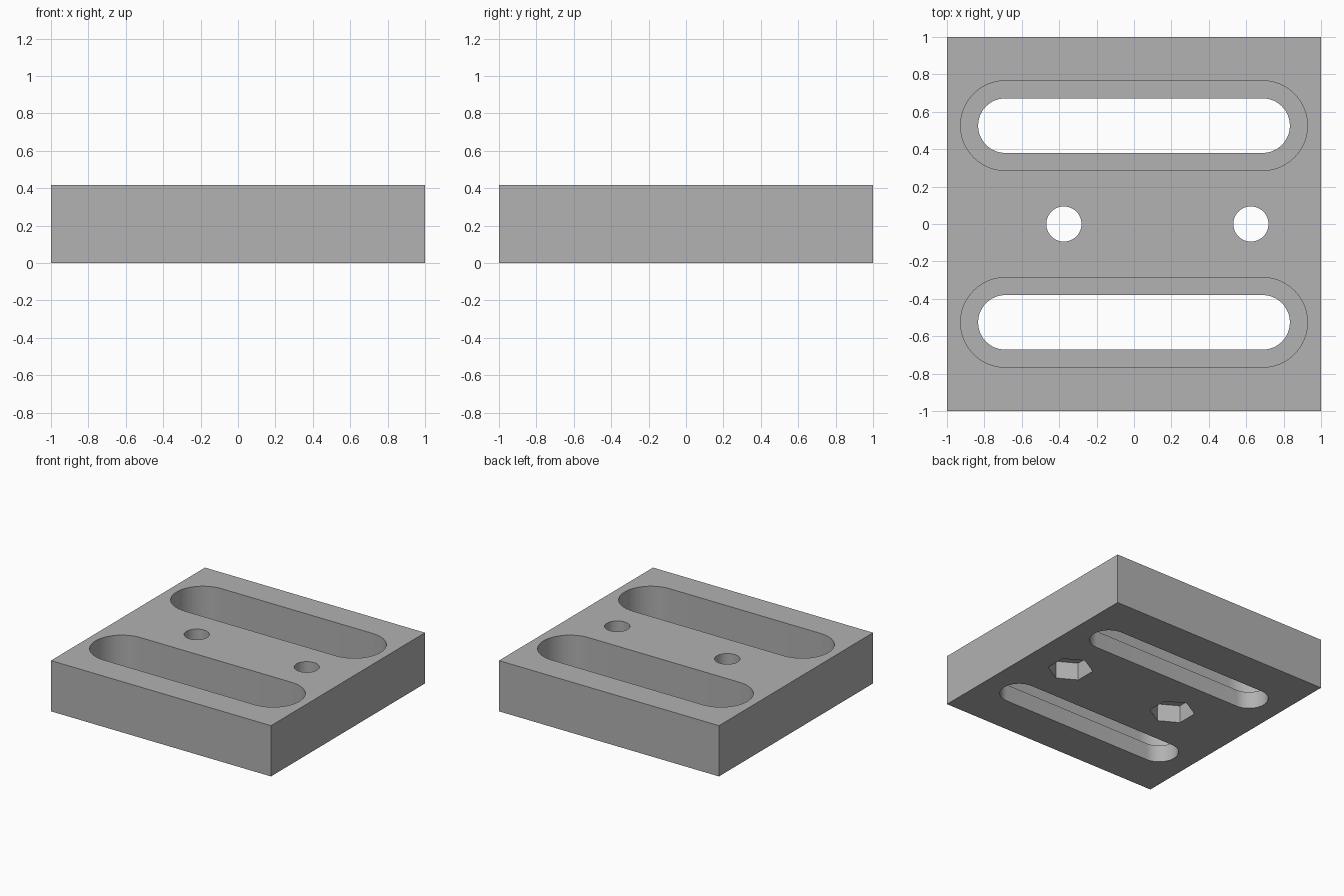
import bpy, bmesh, math

old = bpy.data.objects.get("Cube")
if old:
    bpy.data.objects.remove(old, do_unlink=True)

HEIGHT = 0.417
LEDGE_Z = 0.14       # top of the lip inside each slot
SLOT_Y = 0.526
SLOT_END = 0.6875    # centre of each rounded slot end
HOLES_X = (-0.375, 0.625)
POCKET_DEPTH = 0.145


def prism(name, outline, z0, z1):
    """Extrude a closed outline from z0 to z1."""
    bm = bmesh.new()
    base = bm.faces.new([bm.verts.new((x, y, z0)) for x, y in outline])
    top = bmesh.ops.extrude_face_region(bm, geom=[base])["geom"]
    bmesh.ops.translate(bm, vec=(0, 0, z1 - z0),
                        verts=[v for v in top if isinstance(v, bmesh.types.BMVert)])
    bmesh.ops.recalc_face_normals(bm, faces=bm.faces)
    mesh = bpy.data.meshes.new(name)
    bm.to_mesh(mesh)
    bm.free()
    obj = bpy.data.objects.new(name, mesh)
    bpy.context.collection.objects.link(obj)
    return obj


def arc(cx, cy, r, start, sweep, steps):
    return [(cx + r * math.cos(start + sweep * i / steps),
             cy + r * math.sin(start + sweep * i / steps)) for i in range(steps)]


def ring(cx, r, sides, start=0):
    return arc(cx, 0, r, start, math.tau, sides)


def slot(cy, r):
    half = math.pi / 2
    right = arc(SLOT_END, cy, r, -half, math.pi, 24) + [(SLOT_END, cy + r)]
    return right + [(-x, 2 * cy - y) for x, y in right]


# Solid plate
plate = prism("slotted_plate", [(-1, -1), (1, -1), (1, 1), (-1, 1)], 0, HEIGHT)

# Stepped slots, bolt holes and hexagonal nut pockets
cutters = []
for cy in (-SLOT_Y, SLOT_Y):
    cutters.append(prism("slot_recess_cutter", slot(cy, 0.24), LEDGE_Z, HEIGHT + 0.1))
    cutters.append(prism("slot_through_cutter", slot(cy, 0.146), -0.1, HEIGHT + 0.05))
for cx in HOLES_X:
    cutters.append(prism("bolt_hole_cutter", ring(cx, 0.094, 48), -0.1, HEIGHT + 0.1))
    cutters.append(prism("nut_pocket_cutter", ring(cx, 0.17, 6, math.pi / 6),
                         -0.05, POCKET_DEPTH))

bpy.ops.object.select_all(action="DESELECT")
bpy.context.view_layer.objects.active = plate
plate.select_set(True)
for cutter in cutters:
    cutter.hide_render = True
    mod = plate.modifiers.new("cut", "BOOLEAN")
    mod.operation = "DIFFERENCE"
    mod.solver = "EXACT"
    mod.object = cutter
    bpy.ops.object.modifier_apply(modifier=mod.name)
    bpy.data.objects.remove(cutter, do_unlink=True)

# Smooth round walls, sharp rims
bpy.ops.object.shade_smooth_by_angle(angle=math.radians(30))

# Single plain grey
grey = bpy.data.materials.new("plain_grey")
grey.use_nodes = True
colour = (0.445, 0.445, 0.445, 1)
grey.diffuse_color = colour
grey.node_tree.nodes["Principled BSDF"].inputs["Base Color"].default_value = colour
plate.data.materials.clear()
plate.data.materials.append(grey)
